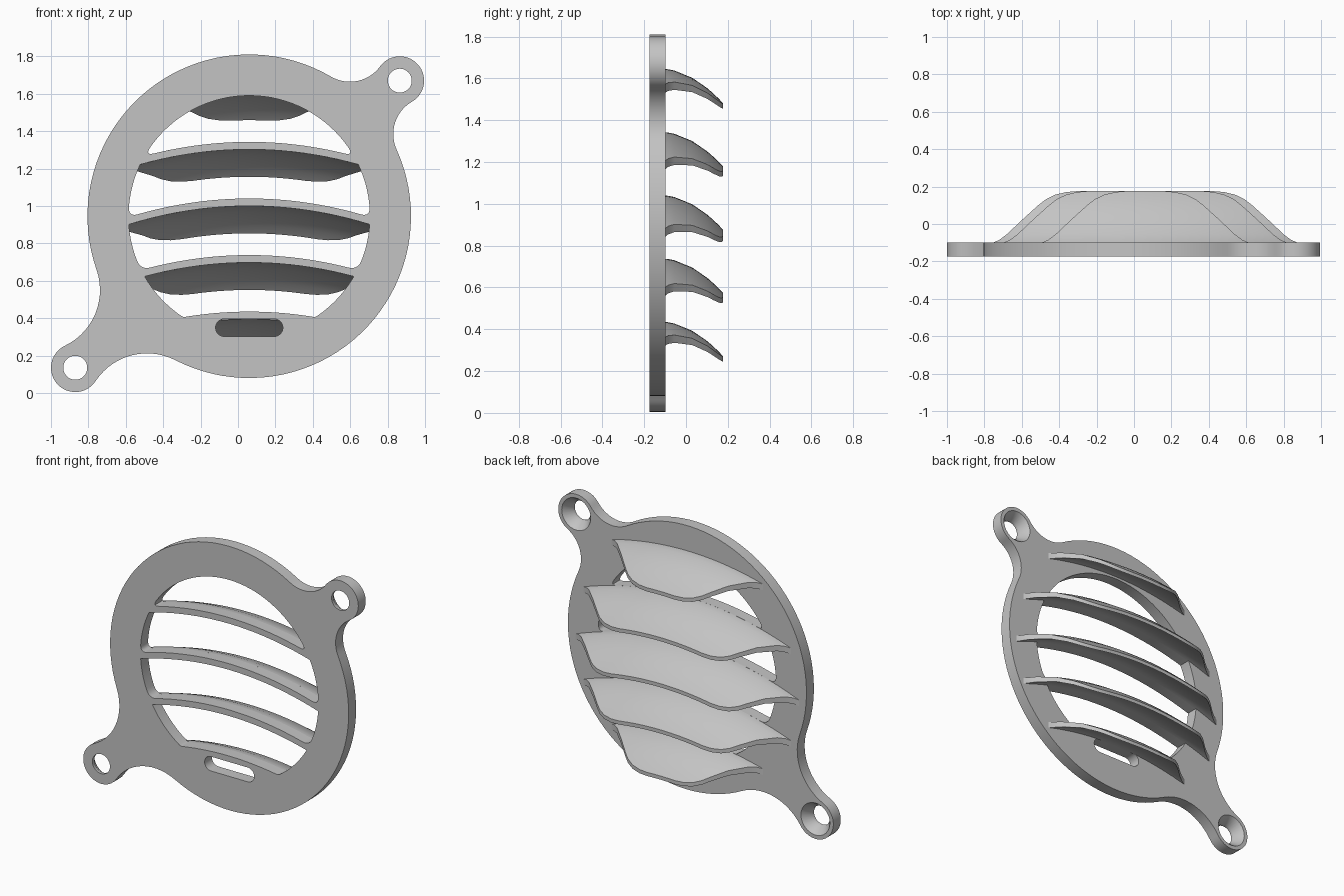
import bpy, bmesh
from math import pi, tau, sin, cos, acos, atan2, sqrt, hypot

if "Cube" in bpy.data.objects:
    bpy.data.objects.remove(bpy.data.objects["Cube"])

CX, CZ = 0.06, 0.945          # centre of the round plate
R_OUT, R_IN = 0.865, 0.645    # plate rim and opening
EAR_R, HOLE_R, SINK_R = 0.13, 0.064, 0.105
EARS = [(0.865, 1.67, 0.2), (-0.87, 0.135, 0.33)]   # x, z, fillet radius
FRONT, BACK, TIP = -0.175, -0.098, 0.176
BOW = 2.1                     # radius of the downward bow of the bars
BAR = 0.04                    # bar thickness
BAR_Z = [1.645 - 0.3025 * k for k in range(5)]

grey = bpy.data.materials.new("light_grey")
grey.use_nodes = True
grey.diffuse_color = (0.55, 0.55, 0.55, 1)
grey.node_tree.nodes["Principled BSDF"].inputs["Base Color"].default_value = (0.55, 0.55, 0.55, 1)


def finish(bm, name):
    bmesh.ops.recalc_face_normals(bm, faces=bm.faces)
    mesh = bpy.data.meshes.new(name)
    bm.to_mesh(mesh)
    bm.free()
    mesh.materials.append(grey)
    obj = bpy.data.objects.new(name, mesh)
    bpy.context.collection.objects.link(obj)
    bpy.ops.object.select_all(action='DESELECT')
    obj.select_set(True)
    bpy.context.view_layer.objects.active = obj
    bpy.ops.object.shade_smooth_by_angle(angle=pi / 5)


def arc(c, r, a0, a1, n, ccw=True):
    """Arc points without the last one."""
    sweep = (a1 - a0) % tau if ccw else -((a0 - a1) % tau)
    return [(c[0] + r * cos(a0 + sweep * i / n), c[1] + r * sin(a0 + sweep * i / n))
            for i in range(n)]


def heading(p, q):
    return atan2(q[1] - p[1], q[0] - p[0])


def outline():
    """Round plate with two filleted ears."""
    ears = []
    for x, z, f in EARS:
        d, phi = hypot(x - CX, z - CZ), heading((CX, CZ), (x, z))
        a, b = R_OUT + f, EAR_R + f
        ears.append(((x, z), f, phi, acos((a * a + d * d - b * b) / (2 * a * d))))
    pts = []
    for i, (e, f, phi, al) in enumerate(ears):
        f1, f2 = [(CX + (R_OUT + f) * cos(t), CZ + (R_OUT + f) * sin(t))
                  for t in (phi - al, phi + al)]
        pts += arc(f1, f, phi - al + pi, heading(f1, e), 14, False)
        pts += arc(e, EAR_R, heading(e, f1), heading(e, f2), 28)
        pts += arc(f2, f, heading(f2, e), phi + al + pi, 14, False)
        nxt = ears[(i + 1) % len(ears)]
        pts += arc((CX, CZ), R_OUT, phi + al, nxt[2] - nxt[3], 40)
    return pts


def bowed(z0, x):
    return z0 - x * x / (2 * BOW)


def corner(z0):
    """Half width where a bowed bar edge meets the opening."""
    lo, hi = 0.0, R_IN
    for _ in range(40):
        m = (lo + hi) / 2
        if hypot(m, bowed(z0, m) - CZ) < R_IN:
            lo = m
        else:
            hi = m
    return lo


def slot(z_top, z_low, r):
    """Opening between two bars, lower corners rounded."""
    xt, xb = corner(z_top), corner(z_low)
    half = [(xt * i / 10, bowed(z_top, xt * i / 10)) for i in range(10)] if xt > 0.001 else []
    a0 = atan2(bowed(z_top, xt) - CZ, xt) if half else pi / 2
    a1 = atan2(bowed(z_low, xb) - CZ, xb) + r / R_IN
    for i in range(16):
        a = a0 + (a1 - a0) * i / 16
        half.append((R_IN * cos(a), CZ + R_IN * sin(a)))
    p0 = (R_IN * cos(a1), CZ + R_IN * sin(a1))
    p1 = (xb, bowed(z_low, xb))
    p2 = (xb - r, bowed(z_low, xb - r))
    for i in range(6):
        t = i / 6
        half.append(tuple((1 - t) ** 2 * p0[j] + 2 * t * (1 - t) * p1[j] + t * t * p2[j]
                          for j in (0, 1)))
    half += [(p2[0] * (1 - i / 12), bowed(z_low, p2[0] * (1 - i / 12))) for i in range(13)]
    full = half + [(-x, z) for x, z in half[-2:0:-1]]
    return [(CX + x, z) for x, z in full]


# Plate: outline, slots and countersunk screw holes as stacked loops
loops = []
plain = [outline()]
for k in range(4):
    plain.append(slot(BAR_Z[k] - BAR, BAR_Z[k + 1], 0.05 if k < 3 else 0.012))
plain.append(arc((CX + 0.133, 0.349), 0.047, -pi / 2, pi / 2, 12) + [(CX + 0.133, 0.396)]
             + arc((CX - 0.133, 0.349), 0.047, pi / 2, -pi / 2, 12) + [(CX - 0.133, 0.302)])
for pts in plain:
    loops.append([(pts, FRONT), (pts, BACK)])
for x, z, _ in EARS:
    small, large = [arc((x, z), r, 0, tau - 1e-9, 32) for r in (HOLE_R, SINK_R)]
    loops.append([(small, FRONT), (small, FRONT + 0.02), (large, BACK)])

bm = bmesh.new()
caps = ([], [])
for rings in loops:
    rows = [[bm.verts.new((x, y, z)) for x, z in pts] for pts, y in rings]
    n = len(rows[0])
    for a, b in zip(rows, rows[1:]):
        for i in range(n):
            j = (i + 1) % n
            bm.faces.new((a[i], a[j], b[j], b[i]))
    for cap, row in zip(caps, (rows[0], rows[-1])):
        cap += [bm.edges.get((row[i], row[(i + 1) % n])) for i in range(n)]
for cap, ny in zip(caps, (-1, 1)):
    bmesh.ops.triangle_fill(bm, edges=cap, use_beauty=True, normal=(0, ny, 0))
finish(bm, "vent_plate")

# Louvres: bowed, hooded blades whose ends sweep in towards the tip
SWEEP = [(0, BACK - 0.004), (0.04, -0.085), (0.08, -0.055), (0.17, 0.03), (0.25, 0.102),
         (0.29, 0.133), (0.34, 0.157), (0.40, 0.171), (0.46, TIP)]   # inset, y
COLS = 32


def hood(y):
    s = max(0, y - BACK)
    return -(0.1 * s + 1.8 * s * s)


def louvre(z0, half_width, name):
    bm = bmesh.new()
    top, low = [], []
    for inset, y in SWEEP:
        w = half_width - inset
        thick = BAR - 0.016 * (y - BACK) / (TIP - BACK)
        xs = [w * (2 * i / COLS - 1) for i in range(COLS + 1)]
        for rows, drop in ((top, 0), (low, thick)):
            rows.append([bm.verts.new((CX + x, y, bowed(z0, x) + hood(y) - drop)) for x in xs])
    for rows in (top, low):
        for a, b in zip(rows, rows[1:]):
            for i in range(COLS):
                bm.faces.new((a[i], a[i + 1], b[i + 1], b[i]))
    # Close the rim between the upper and lower skins
    rims = [r[0] + [row[-1] for row in r[1:]] + r[-1][-2::-1] + [row[0] for row in r[-2:0:-1]]
            for r in (top, low)]
    n = len(rims[0])
    for i in range(n):
        j = (i + 1) % n
        bm.faces.new((rims[0][i], rims[0][j], rims[1][j], rims[1][i]))
    finish(bm, name)


for k, z0 in enumerate(BAR_Z):
    louvre(z0, sqrt(0.82 ** 2 - (0.3 * (k - 2)) ** 2), f"louvre_{k + 1}")
